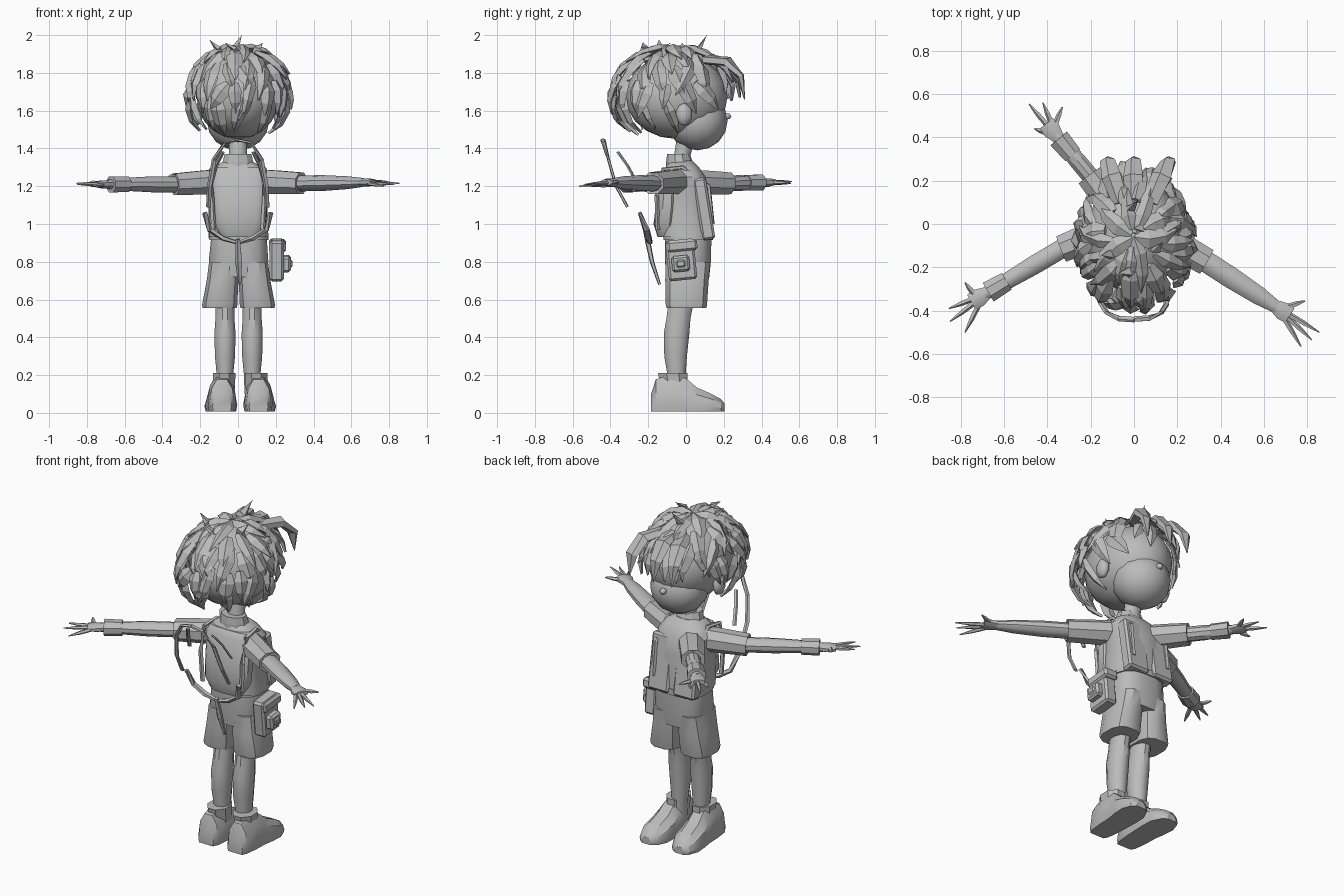
import bpy, bmesh, math, random
from mathutils import Vector, Matrix

if "Cube" in bpy.data.objects:
    bpy.data.objects.remove(bpy.data.objects["Cube"])

random.seed(7)
grey = bpy.data.materials.new("plain grey")
grey.diffuse_color = (0.5, 0.5, 0.5, 1)
grey.use_nodes = True
grey.node_tree.nodes["Principled BSDF"].inputs["Base Color"].default_value = grey.diffuse_color


def finish(name, bm, smooth=True, angle=35):
    bmesh.ops.recalc_face_normals(bm, faces=bm.faces)
    me = bpy.data.meshes.new(name)
    bm.to_mesh(me)
    bm.free()
    me.materials.append(grey)
    ob = bpy.data.objects.new(name, me)
    bpy.context.collection.objects.link(ob)
    if smooth:
        bpy.ops.object.select_all(action='DESELECT')
        ob.select_set(True)
        bpy.context.view_layer.objects.active = ob
        bpy.ops.object.shade_smooth_by_angle(angle=math.radians(angle))
    return ob


def skin(bm, rings):
    """Join rings of points into a closed skin with capped ends."""
    vs = [[bm.verts.new(p) for p in r] for r in rings]
    n = len(vs[0])
    for a, b in zip(vs, vs[1:]):
        for i in range(n):
            bm.faces.new((a[i], a[(i + 1) % n], b[(i + 1) % n], b[i]))
    bm.faces.new(vs[0])
    bm.faces.new(vs[-1])


def tube_rings(path, radii, n):
    """Rings square to a path; each radius is (sideways, upward)."""
    path = [Vector(p) for p in path]
    out = []
    for i, p in enumerate(path):
        t = (path[min(i + 1, len(path) - 1)] - path[max(i - 1, 0)]).normalized()
        side = t.cross(Vector((0, 0, 1)) if abs(t.z) < 0.9 else Vector((0, 1, 0))).normalized()
        up = side.cross(t)
        a, b = radii[i]
        out.append([p + side * a * math.cos(k) + up * b * math.sin(k)
                    for k in [math.tau * (j + .5) / n for j in range(n)]])
    return out


def tube(name, path, radii, n=10, smooth=True):
    bm = bmesh.new()
    skin(bm, tube_rings(path, radii, n))
    return finish(name, bm, smooth)


def stack(name, levels, n=12, power=1.0, smooth=True):
    """Upright form; each level is (z, x, y, x radius, y radius)."""
    def c(v):
        return math.copysign(abs(v) ** power, v)
    bm = bmesh.new()
    skin(bm, [[Vector((x + rx * c(math.cos(k)), y + ry * c(math.sin(k)), z))
               for k in [math.tau * (j + .5) / n for j in range(n)]]
              for z, x, y, rx, ry in levels])
    return finish(name, bm, smooth)


def ball(name, centre, size, seg=16):
    bm = bmesh.new()
    m = Matrix.Translation(centre) @ Matrix.Diagonal((*size, 1))
    bmesh.ops.create_uvsphere(bm, u_segments=seg, v_segments=seg // 2, radius=1, matrix=m)
    return finish(name, bm, True, 60)


def box(name, centre, size, tilt=0.0, bevel=0.012):
    bm = bmesh.new()
    m = Matrix.Translation(centre) @ Matrix.Rotation(tilt, 4, 'X') @ Matrix.Diagonal((*size, 1))
    bmesh.ops.create_cube(bm, size=1, matrix=m)
    bmesh.ops.bevel(bm, geom=bm.edges[:], offset=bevel, segments=1, affect='EDGES')
    return finish(name, bm, False)


# Shoes, legs and shorts legs
for side, s in (("left", -1), ("right", 1)):
    x = 0.085 * s + 0.012
    bm = bmesh.new()
    rings = []
    for y, w, h in ((-.185, .05, .09), (-.16, .065, .17), (-.08, .075, .195), (0, .078, .175),
                    (.06, .085, .125), (.13, .085, .095), (.185, .06, .065), (.205, .03, .04)):
        cx = x + s * (.012 + .06 * max(0, y))
        rings.append([Vector((cx + u * w, y, .008 + v * h)) for u, v in
                      ((-.92, 0), (.92, 0), (1, .28), (.85, .7), (.4, 1), (-.4, 1), (-.85, .7), (-1, .28))])
    skin(bm, rings)
    finish(side + "_shoe", bm, True, 30)
    stack(side + "_ankle_flap", [(.12, x, -.06, .06, .075), (.21, x, -.07, .065, .085)], 8, 1, False)
    lx = .072 * s + .003
    stack(side + "_leg", [(.1, lx, -.05, .042, .045), (.2, lx, -.05, .045, .05), (.3, lx, -.055, .055, .062),
                          (.42, lx, -.05, .058, .07), (.5, lx, -.04, .052, .066), (.62, lx, -.02, .052, .07)])
    stack(side + "_shorts_leg", [(.555, .1 * s + .003, .002, .092, .108), (.57, .1 * s + .003, .002, .096, .112),
                                 (.7, .085 * s + .003, .005, .086, .118), (.8, .078 * s + .003, .01, .08, .122)],
          12, .75)

# Shorts seat, belt and torso
stack("shorts_seat", [(.72, .003, .01, .13, .115), (.8, .003, .01, .16, .123), (.94, .005, .012, .148, .125)], 16, .7)
stack("belt", [(.915, .005, .012, .158, .132), (.95, .005, .012, .158, .132)], 16, .7)
stack("shirt", [(.93, .005, 0, .16, .14), (1.02, 0, -.005, .155, .14), (1.15, 0, -.005, .155, .13),
                (1.25, 0, -.01, .165, .115), (1.3, 0, -.02, .13, .09), (1.335, 0, -.025, .07, .06)], 16, .75)
stack("back_panel", [(.93, .01, -.1, .1, .05), (1.0, .01, -.11, .14, .062), (1.1, .01, -.1, .145, .06),
                     (1.27, .01, -.09, .145, .05), (1.3, .01, -.08, .13, .035)], 14, .65)
for side, s in (("left", -1), ("right", 1)):
    box(side + "_vest_flap", (.085 * s, .095, 1.08), (.14, .07, .33), .16)
stack("neck", [(1.28, 0, -.03, .06, .05), (1.36, 0, -.02, .05, .045), (1.46, 0, 0, .05, .05)])
stack("collar", [(1.29, 0, -.03, .1, .075), (1.33, 0, -.035, .085, .07), (1.37, 0, -.04, .075, .06)], 10, 1, False)

# Hip pouch with its button
box("pouch", (.205, -.025, .81), (.075, .15, .215), .1)
box("pouch_flap", (.208, -.02, .885), (.09, .16, .06), .1)
box("pouch_button", (.255, -.028, .79), (.05, .095, .085), .1)
box("pouch_knob", (.27, -.028, .79), (.035, .05, .04), .1, .008)

# Arms: sleeve, forearm, cuff and fingers
def arm(name, shoulder, sleeve_end, wrist, tips, thick, cuff):
    a, b, w = Vector(shoulder), Vector(sleeve_end), Vector(wrist)
    d = (w - b).normalized()
    tube(name + "_sleeve", [a, a.lerp(b, .5), b, b - d * .01],
         [(.075, .07), (.072, .067), (.068, .062), (.045, .04)], 8, False)
    tube(name + "_forearm", [b - d * .06, b.lerp(w, .35), b.lerp(w, .75), w],
         [(thick, .042), (thick, .042), (thick * .85, .034), (.03, .024)])
    if cuff:
        tube(name + "_cuff", [w - d * .12, w - d * .02], [(.048, .044), (.054, .046)], 8, False)
    palm = w + d * .07
    tube(name + "_palm", [w - d * .02, w + d * .03, palm], [(.03, .022), (.046, .023), (.042, .016)], 8)
    for i, t in enumerate(tips):
        t = Vector(t)
        tip_dir = (t - palm).normalized()
        root = palm.lerp(t, .0) - d * .03 + (tip_dir - d * tip_dir.dot(d)) * .03
        tube(f"{name}_finger_{i}", [root, root.lerp(t, .55), t], [(.014, .012), (.012, .01), (.003, .003)], 5, False)


arm("right_arm", (.1, -.04, 1.225), (.335, -.175, 1.215), (.66, -.385, 1.22),
    [(.79, -.355, 1.225), (.855, -.5, 1.215), (.82, -.535, 1.21), (.77, -.565, 1.2)], .052, False)
arm("left_arm", (-.1, -.02, 1.225), (-.335, -.115, 1.21), (-.69, -.325, 1.21),
    [(-.78, -.27, 1.225), (-.855, -.39, 1.215), (-.85, -.45, 1.21), (-.78, -.5, 1.2)], .046, True)
arm("front_arm", (-.08, .06, 1.22), (-.205, .225, 1.215), (-.36, .41, 1.22),
    [(-.33, .54, 1.22), (-.42, .56, 1.225), (-.485, .555, 1.215), (-.46, .44, 1.2)], .042, True)

# Loose straps behind the back, mirrored
for side, s in (("left", -1), ("right", 1)):
    tube(side + "_upper_strap", [(0, -.44, 1.445), (.07 * s, -.435, 1.43), (.125 * s, -.41, 1.34),
                                 (.15 * s, -.37, 1.2), (.155 * s, -.31, 1.09)],
         [(.014, .008)] * 5, 5, False)
    tube(side + "_inner_strap", [(.08 * s, -.36, 1.38), (.115 * s, -.31, 1.31), (.14 * s, -.26, 1.22)],
         [(.012, .006)] * 3, 5, False)
    tube(side + "_lower_strap", [(.175 * s, -.245, 1.06), (.15 * s, -.21, .97), (.08 * s, -.2, .925), (0, -.19, .9)],
         [(.015, .01), (.02, .014), (.02, .014), (.014, .01)], 5, False)
    tube(side + "_shoulder_strap", [(.13 * s, -.15, .97), (.14 * s, -.155, 1.15), (.14 * s, -.12, 1.29),
                                    (.13 * s, -.02, 1.3), (.12 * s, .12, 1.2), (.12 * s, .14, 1.0)],
         [(.014, .012)] * 6, 5, False)
tube("strap_tail", [(0, -.205, .92), (.005, -.18, .8), (.01, -.14, .68)], [(.012, .015), (.02, .012), (.008, .008)], 5, False)

# Head
ball("skull", (0, -.05, 1.675), (.22, .27, .225), 20)
ball("jaw", (0, .06, 1.545), (.165, .16, .155), 16)
ball("nose", (0, .215, 1.57), (.02, .025, .018), 8)
for side, s in (("left", -1), ("right", 1)):
    ball(side + "_ear", (.215 * s, -.01, 1.58), (.03, .045, .06), 10)


# Hair: pointed locks flowing down from the crown over an egg-shaped head
def scalp(az, pol, lift):
    sx, sy = math.sin(az), -math.cos(az)
    front = max(0, sy) * math.sin(pol)
    r = 1 + lift
    return Vector(((.255 - .05 * front) * r * math.sin(pol) * sx,
                   -.06 + .315 * r * math.sin(pol) * sy,
                   1.68 + .245 * r * math.cos(pol)))


def lock(bm, az, p0, p1, width, drift, flick):
    rings = []
    for i, (w, f) in enumerate(((.55, 0), (1, .3), (.75, .65), (.06, 1))):
        pol, a = p0 + (p1 - p0) * f, az + drift * f
        lift = .03 + flick * f * f + .03 * math.sin(math.pi * f)
        c = scalp(a, pol, lift)
        ahead = scalp(a + drift * .05, pol + (p1 - p0) * .05, lift) - c
        out = (c - Vector((0, -.06, 1.68))).normalized()
        across = ahead.cross(out).normalized() * width * w
        rings.append([c - across, c + out * .022 * w, c + across, c - out * .012])
    skin(bm, rings)


bm = bmesh.new()
U = random.uniform
for row, (count, p0, length, width) in enumerate(((9, .1, .75, .045), (14, .45, .75, .045),
                                                  (20, .85, .7, .042), (22, 1.25, .65, .04), (18, 1.65, .7, .036))):
    for i in range(count):
        az = math.tau * (i + U(-.35, .35)) / count
        facing = -math.cos(az)
        if row == 4 and facing > -.1 or row == 3 and facing > .45:
            continue
        flick = U(.0, .15)
        lock(bm, az, p0 + U(-.12, .12), p0 + length * U(.85, 1.2), width * U(.75, 1.2), U(-.4, .4), flick)
finish("hair_locks", bm, False)

# Upright tufts on the crown and the curling forelock
bm = bmesh.new()
for x, y, lean in ((-.03, .09, .05), (.05, .0, -.05), (-.09, -.12, -.06), (.09, -.1, .04), (0, -.2, -.07)):
    h = 2.0 if y == .09 else U(1.95, 1.975)
    skin(bm, tube_rings([(x, y, 1.86), (x + .3 * lean, y - .02, 1.93), (x + lean, y + lean * .4, h)],
                        [(.04, .025), (.028, .015), (.002, .002)], 4))
for x, d in ((.13, .03), (0, 0), (-.1, -.02)):
    skin(bm, tube_rings([(x * .6, .1, 1.87), (x, .22, 1.86), (x + d, .29, 1.78), (x + d, .31, 1.66)],
                        [(.04, .025), (.05, .028), (.038, .02), (.003, .003)], 5))
finish("hair_tufts", bm, False)
